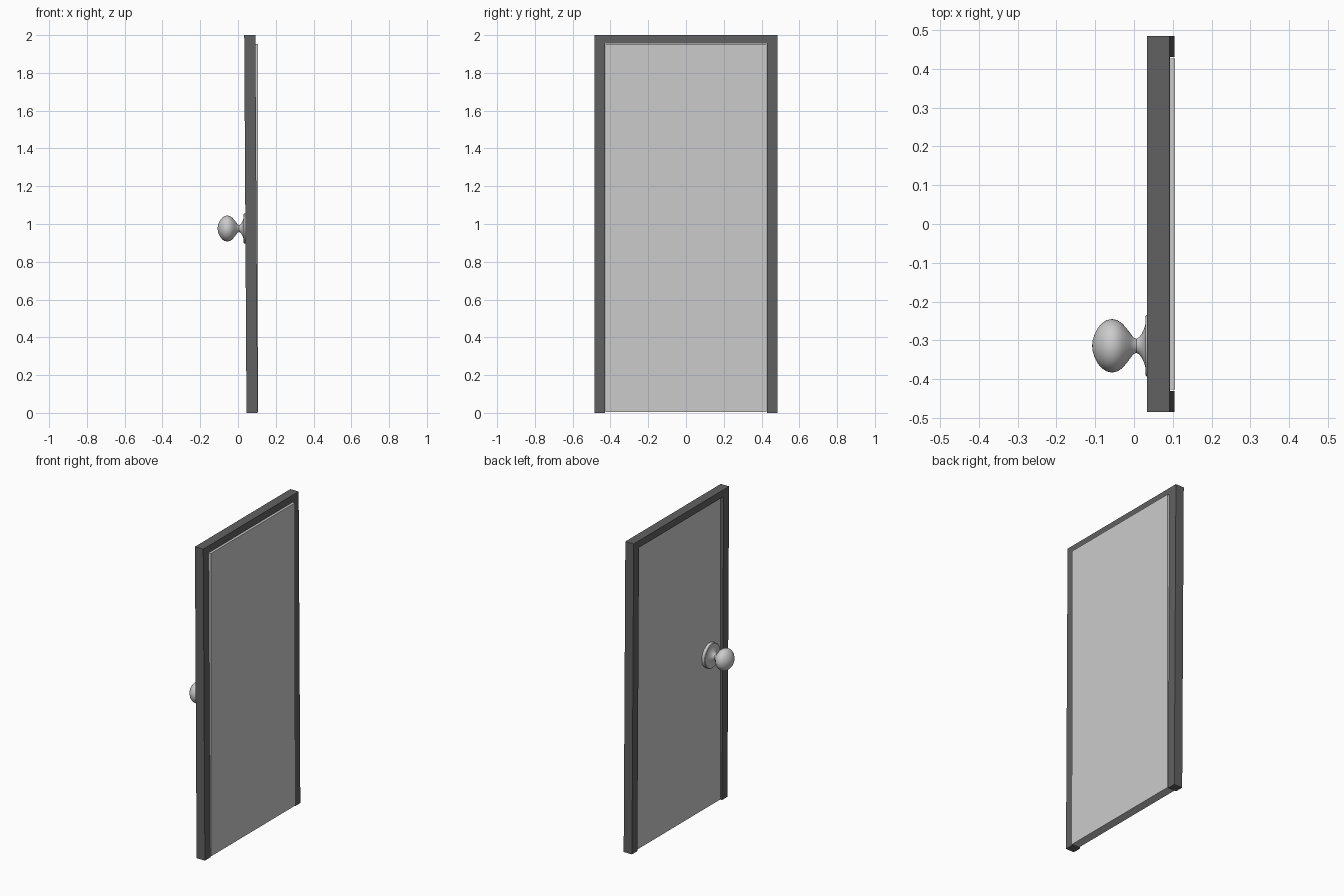
import bpy, bmesh
from math import pi
from mathutils import Matrix, Vector

if "Cube" in bpy.data.objects:
    bpy.data.objects.remove(bpy.data.objects["Cube"])


def finish(name, bm):
    bmesh.ops.recalc_face_normals(bm, faces=bm.faces)
    mesh = bpy.data.meshes.new(name)
    bm.to_mesh(mesh)
    bm.free()
    obj = bpy.data.objects.new(name, mesh)
    bpy.context.collection.objects.link(obj)
    return obj


# Door frame: an upside-down U extruded in depth, leaning slightly backwards
W, IN, TOP, HEAD = 0.485, 0.43, 2.0, 1.955
outline = [(-W, 0), (-W, TOP), (W, TOP), (W, 0),
           (IN, 0), (IN, HEAD), (-IN, HEAD), (-IN, 0)]
bm = bmesh.new()
face = bm.faces.new([bm.verts.new((0.045, y, z)) for y, z in outline])
ext = bmesh.ops.extrude_face_region(bm, geom=[face])
bmesh.ops.translate(bm, vec=(0.059, 0, 0),
                    verts=[v for v in ext["geom"] if isinstance(v, bmesh.types.BMVert)])
for v in bm.verts:
    v.co.x -= 0.006 * v.co.z
frame = finish("door_frame", bm)
dark = bpy.data.materials.new("dark_grey")
dark.diffuse_color = (0.12, 0.12, 0.12, 1)
dark.use_nodes = True
dark.node_tree.nodes["Principled BSDF"].inputs["Base Color"].default_value = dark.diffuse_color
frame.data.materials.append(dark)

# Door panel: upright slab set inside the frame
x0, x1, z0, z1 = 0.052, 0.106, 0.005, 1.953
bm = bmesh.new()
bmesh.ops.create_cube(bm, size=1, matrix=Matrix.Translation(((x0 + x1) / 2, 0, (z0 + z1) / 2))
                      @ Matrix.Diagonal((x1 - x0, 2 * IN - 0.006, z1 - z0, 1)))
finish("door_panel", bm)

# Knob with round back plate: a profile of (x, radius) spun about the x axis
profile = [(-0.108, 0), (-0.1065, 0.014), (-0.102, 0.029), (-0.094, 0.045),
           (-0.083, 0.058), (-0.071, 0.066), (-0.057, 0.069), (-0.043, 0.066),
           (-0.031, 0.058), (-0.02, 0.046), (-0.01, 0.033), (-0.002, 0.022),
           (0.006, 0.018), (0.013, 0.022), (0.02, 0.031), (0.026, 0.044),
           (0.03, 0.058), (0.03, 0.076), (0.033, 0.079), (0.056, 0.079), (0.056, 0)]
centre = Vector((0, -0.314, 0.976))
bm = bmesh.new()
verts = [bm.verts.new(centre + Vector((x, r, 0))) for x, r in profile]
edges = [bm.edges.new(pair) for pair in zip(verts, verts[1:])]
bmesh.ops.spin(bm, geom=verts + edges, cent=centre, axis=(1, 0, 0),
               angle=2 * pi, steps=40, use_duplicate=False)
bmesh.ops.remove_doubles(bm, verts=bm.verts, dist=1e-5)
knob = finish("door_knob", bm)
bpy.context.view_layer.objects.active = knob
knob.select_set(True)
bpy.ops.object.shade_smooth_by_angle(angle=pi / 6)
